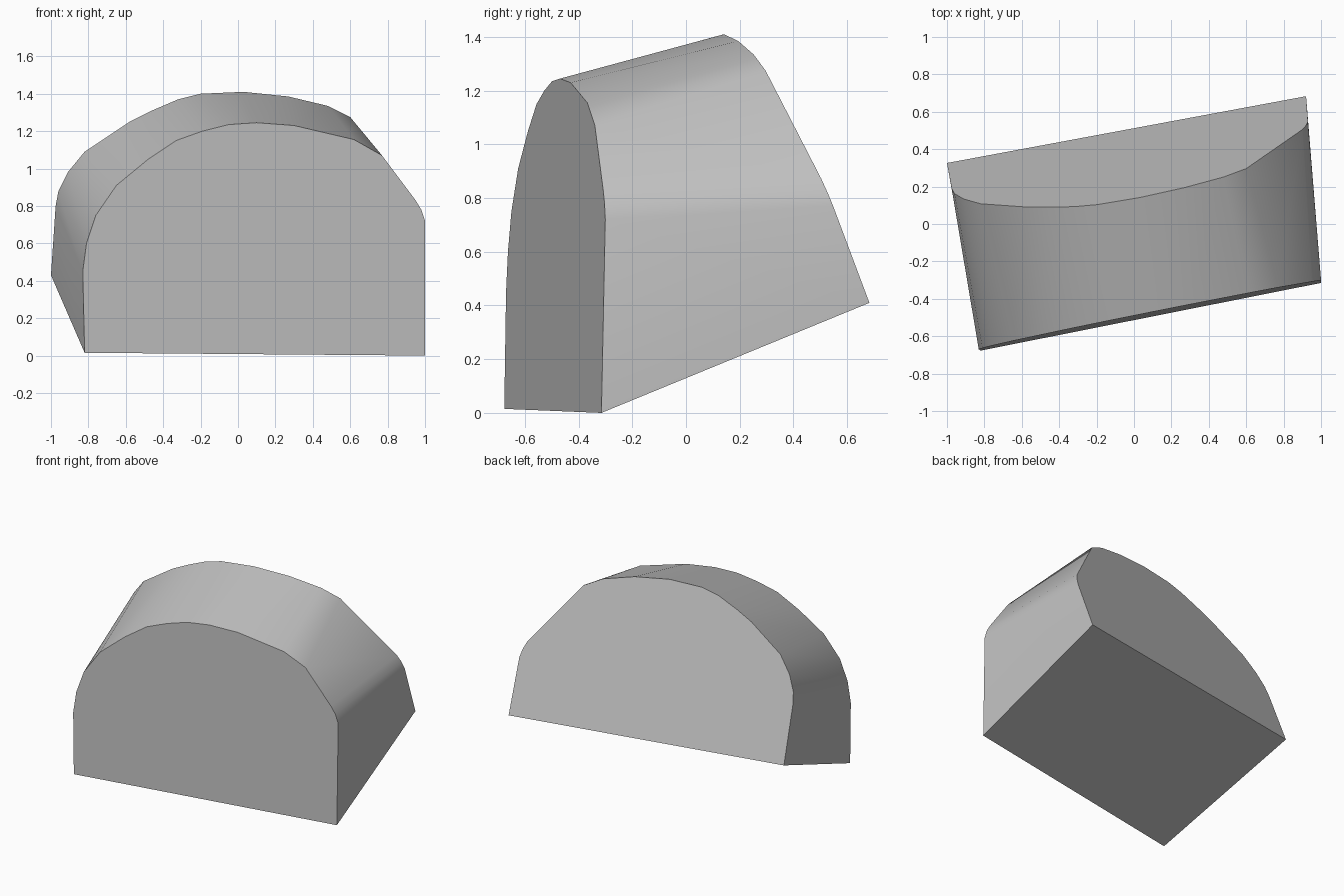
import bpy, bmesh, math

if "Cube" in bpy.data.objects:
    bpy.data.objects.remove(bpy.data.objects["Cube"])

grey = bpy.data.materials.new("plain grey")
grey.diffuse_color = (0.53, 0.53, 0.53, 1)
grey.use_nodes = True
grey.node_tree.nodes["Principled BSDF"].inputs["Base Color"].default_value = grey.diffuse_color

# Matching outlines (x, z) of the two end faces, bottom left over the arch to bottom right
front = [(-.82, .015), (-.83, .45), (-.81, .6), (-.76, .75), (-.65, .91), (-.48, 1.05),
         (-.33, 1.15), (-.19, 1.2), (-.05, 1.235), (.1, 1.245), (.3, 1.23), (.62, 1.155),
         (.77, 1.07), (.95, .83), (.98, .78), (1, .72), (1, 0)]
back = [(-1, .43), (-.975, .8), (-.96, .88), (-.91, .98), (-.82, 1.09), (-.58, 1.25),
        (-.46, 1.31), (-.32, 1.37), (-.2, 1.4), (.03, 1.41), (.27, 1.385), (.48, 1.335),
        (.6, 1.275), (.9, .87), (.92, .82), (.93, .77), (.92, .41)]


def front_y(x, z):
    return -.514 + .199 * x + .02 * z


def back_y(x, z):
    return .512 + .182 * x - .38 * (z - .42)


# Arched block: loft between the upright front plane and the leaning back plane
bm = bmesh.new()
f = [bm.verts.new((x, front_y(x, z), z)) for x, z in front]
b = [bm.verts.new((x, back_y(x, z), z)) for x, z in back]
bm.faces.new(f)
bm.faces.new(b[::-1])
n = len(f)
for i in range(n):
    j = (i + 1) % n
    bm.faces.new((f[i], b[i], b[j], f[j]))
bmesh.ops.recalc_face_normals(bm, faces=bm.faces[:])
mesh = bpy.data.meshes.new("arched_block")
bm.to_mesh(mesh)
bm.free()
mesh.materials.append(grey)
block = bpy.data.objects.new("arched_block", mesh)
bpy.context.collection.objects.link(block)

# Smooth arch, crisp end faces
bpy.context.view_layer.objects.active = block
block.select_set(True)
bpy.ops.object.shade_smooth_by_angle(angle=math.radians(30))
